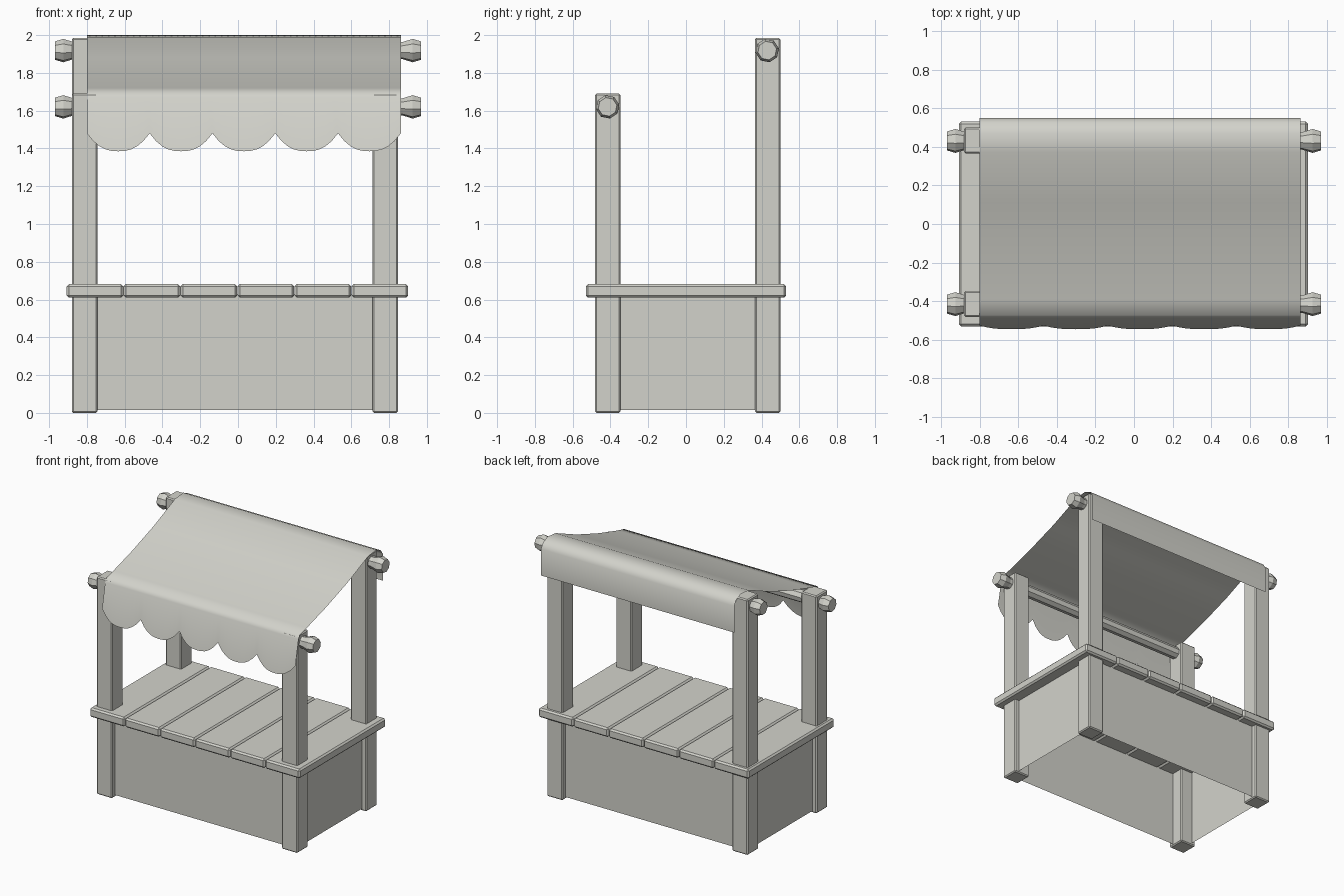
import bpy, bmesh, math
from mathutils import Matrix, Vector

old = bpy.data.objects.get("Cube")
if old:
    bpy.data.objects.remove(old, do_unlink=True)

mat = bpy.data.materials.new("warm_grey")
mat.use_nodes = True
GREY = (0.65, 0.65, 0.60, 1)
mat.diffuse_color = GREY
mat.node_tree.nodes["Principled BSDF"].inputs["Base Color"].default_value = GREY


def make(name, bm):
    mesh = bpy.data.meshes.new(name)
    bm.to_mesh(mesh)
    bm.free()
    mesh.materials.append(mat)
    obj = bpy.data.objects.new(name, mesh)
    bpy.context.collection.objects.link(obj)
    return obj


def box(name, lo, hi, bevel):
    lo, hi = Vector(lo), Vector(hi)
    bm = bmesh.new()
    bmesh.ops.create_cube(bm, size=1)
    for v in bm.verts:
        v.co = (lo + hi) / 2 + v.co * (hi - lo)
    bmesh.ops.bevel(bm, geom=bm.edges[:], offset=bevel, segments=1, affect='EDGES')
    return make(name, bm)


# Corner posts: short at the front, tall at the back
POST = 0.135
for side, x in (("right", -0.88), ("left", 0.712)):
    for end, y, top in (("front", -0.482, 1.69), ("back", 0.365, 1.985)):
        box(f"{end}_{side}_post", (x, y, 0), (x + POST, y + POST, top), 0.008)

# Counter planks running front to back
COUNT, LEFT, RIGHT = 6, -0.908, 0.902
step = (RIGHT - LEFT) / COUNT
for i in range(COUNT):
    x = LEFT + i * step
    box(f"counter_plank_{i + 1}", (x + 0.001, -0.53, 0.61), (x + step - 0.001, 0.53, 0.682), 0.012)

# Thin side panels, open underneath
bm = bmesh.new()
corners = [(-0.845, -0.445), (0.81, -0.445), (0.81, 0.462), (-0.845, 0.462)]
low = [bm.verts.new((x, y, 0.015)) for x, y in corners]
high = [bm.verts.new((x, y, 0.63)) for x, y in corners]
for i in range(4):
    j = (i + 1) % 4
    bm.faces.new((low[i], low[j], high[j], high[i]))
make("counter_panels", bm)


# Octagonal rails with a swollen knob at each end
def rail(name, y, z):
    bm = bmesh.new()
    stations = [(-0.968, 0.05), (-0.925, 0.063), (-0.87, 0.046),
                (0.87, 0.046), (0.925, 0.063), (0.968, 0.05)]
    rings = []
    for x, r in stations:
        angles = [math.tau * (k + 0.25) / 8 for k in range(8)]
        rings.append([bm.verts.new((x, y + r * math.cos(a), z + r * math.sin(a))) for a in angles])
    for a, b in zip(rings, rings[1:]):
        for k in range(8):
            n = (k + 1) % 8
            bm.faces.new((a[k], a[n], b[n], b[k]))
    bm.faces.new(rings[0])
    bm.faces.new(rings[-1])
    bmesh.ops.recalc_face_normals(bm, faces=bm.faces[:])
    make(name, bm)


rail("front_rail", -0.415, 1.62)
rail("back_rail", 0.43, 1.918)

# Cloth awning: a thin sheet with a scalloped front edge
profile = [(0.55, 1.73), (0.55, 1.935), (0.525, 1.975), (0.47, 2.0), (0.37, 1.99),
           (0.11, 1.88), (-0.15, 1.79), (-0.39, 1.72), (-0.472, 1.70), (-0.488, 1.67)]
SCALLOPS, SEG = 5, 10
X0, X1 = -0.80, 0.862
bm = bmesh.new()
columns = []
for i in range(SCALLOPS * SEG + 1):
    x = X0 + (X1 - X0) * i / (SCALLOPS * SEG)
    t = abs((i % SEG) / SEG * 2 - 1)
    z = 1.385 + 0.095 * t ** 2.5
    hem = (-0.488 - 0.2 * (1.67 - z), z)
    columns.append([bm.verts.new((x, py, pz)) for py, pz in profile + [hem]])
for a, b in zip(columns, columns[1:]):
    for k in range(len(a) - 1):
        bm.faces.new((a[k], a[k + 1], b[k + 1], b[k]))
awning = make("awning", bm)
bpy.ops.object.select_all(action='DESELECT')
awning.select_set(True)
bpy.context.view_layer.objects.active = awning
bpy.ops.object.shade_smooth_by_angle(angle=math.radians(60))
